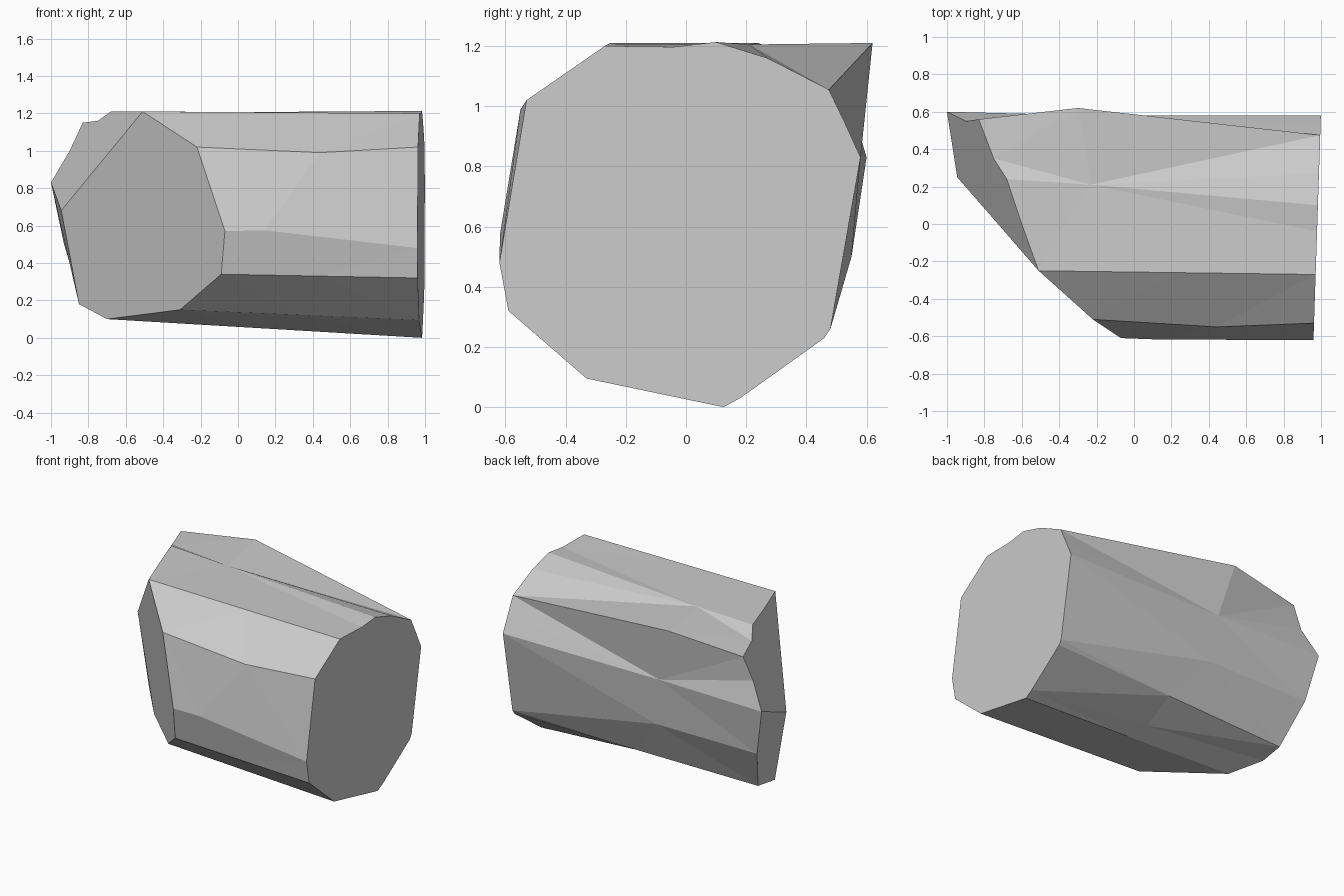
import bpy, bmesh
from mathutils import Vector

if "Cube" in bpy.data.objects:
    bpy.data.objects.remove(bpy.data.objects["Cube"])

# Shared points along the flank where the rough facets meet
dip = (-0.23, 0.21, 1.205)       # on the top
shoulder = (-0.30, 0.62, 1.21)   # upper back edge
back_mid = (-0.20, 0.58, 0.83)
back_low = (-0.16, 0.55, 0.50)
notch = (-0.945, 0.25, 0.68)     # where the three cut faces meet

# Strips around the block: right end (y, z), middle point (None = straight), left cut end
strips = [
    ((-0.27, 1.20), None, (-0.51, -0.25, 1.21)),
    ((-0.53, 1.02), (0.44, -0.55, 0.99), (-0.22, -0.51, 1.02)),
    ((-0.62, 0.48), (0.14, -0.618, 0.575), (-0.07, -0.61, 0.57)),
    ((-0.59, 0.32), None, (-0.09, -0.56, 0.34)),
    ((-0.33, 0.095), None, (-0.31, -0.32, 0.15)),
    ((0.125, 0.0), None, (-0.70, 0.08, 0.10)),
    ((0.18, 0.03), None, (-0.85, 0.24, 0.18)),
    ((0.46, 0.23), None, (-0.84, 0.41, 0.20)),
    ((0.48, 0.26), back_low, (-0.93, 0.55, 0.50)),
    ((0.58, 0.83), back_mid, (-1.0, 0.60, 0.83)),
    ((0.53, 0.94), back_mid, (-0.90, 0.55, 1.00)),
    ((0.475, 1.055), shoulder, (-0.83, 0.56, 1.15)),
    ((0.27, 1.16), dip, (-0.75, 0.35, 1.16)),
    ((0.10, 1.213), dip, (-0.68, 0.24, 1.21)),
    ((-0.04, 1.197), dip, (-0.60, 0.0, 1.21)),
]

bm = bmesh.new()
made = {}


def vert(p):
    key = tuple(round(c, 4) for c in p)
    if key not in made:
        made[key] = bm.verts.new(key)
    return made[key]


def face(vs):
    unique = list(dict.fromkeys(vs))
    if len(unique) > 2:
        bm.faces.new(unique)


# Points of each strip; the right end leans slightly
right, middle, left = [], [], []
for (y, z), mid, cut in strips:
    end = Vector((0.98 + 0.033 * y, y, z))
    right.append(vert(end))
    left.append(vert(cut))
    middle.append(vert(mid if mid else (end + Vector(cut)) / 2))

# Flanks
n = len(strips)
for i in range(n):
    j = (i + 1) % n
    face([right[i], middle[i], middle[j], right[j]])
    face([middle[i], left[i], left[j], middle[j]])

# Flat right end and the three faces of the slanted cut
k = vert(notch)
face(right)
face(left[:7] + [k])
face([k] + left[6:10])
face([k] + left[9:] + [left[0]])

bmesh.ops.triangulate(bm, faces=[f for f in bm.faces if len(f.verts) == 4])
bmesh.ops.recalc_face_normals(bm, faces=bm.faces)

mesh = bpy.data.meshes.new("stone_block")
bm.to_mesh(mesh)
bm.free()
grey = bpy.data.materials.new("light grey stone")
grey.diffuse_color = (0.6, 0.6, 0.6, 1)
grey.use_nodes = True
grey.node_tree.nodes["Principled BSDF"].inputs["Base Color"].default_value = grey.diffuse_color
mesh.materials.append(grey)
block = bpy.data.objects.new("stone_block", mesh)
bpy.context.collection.objects.link(block)
